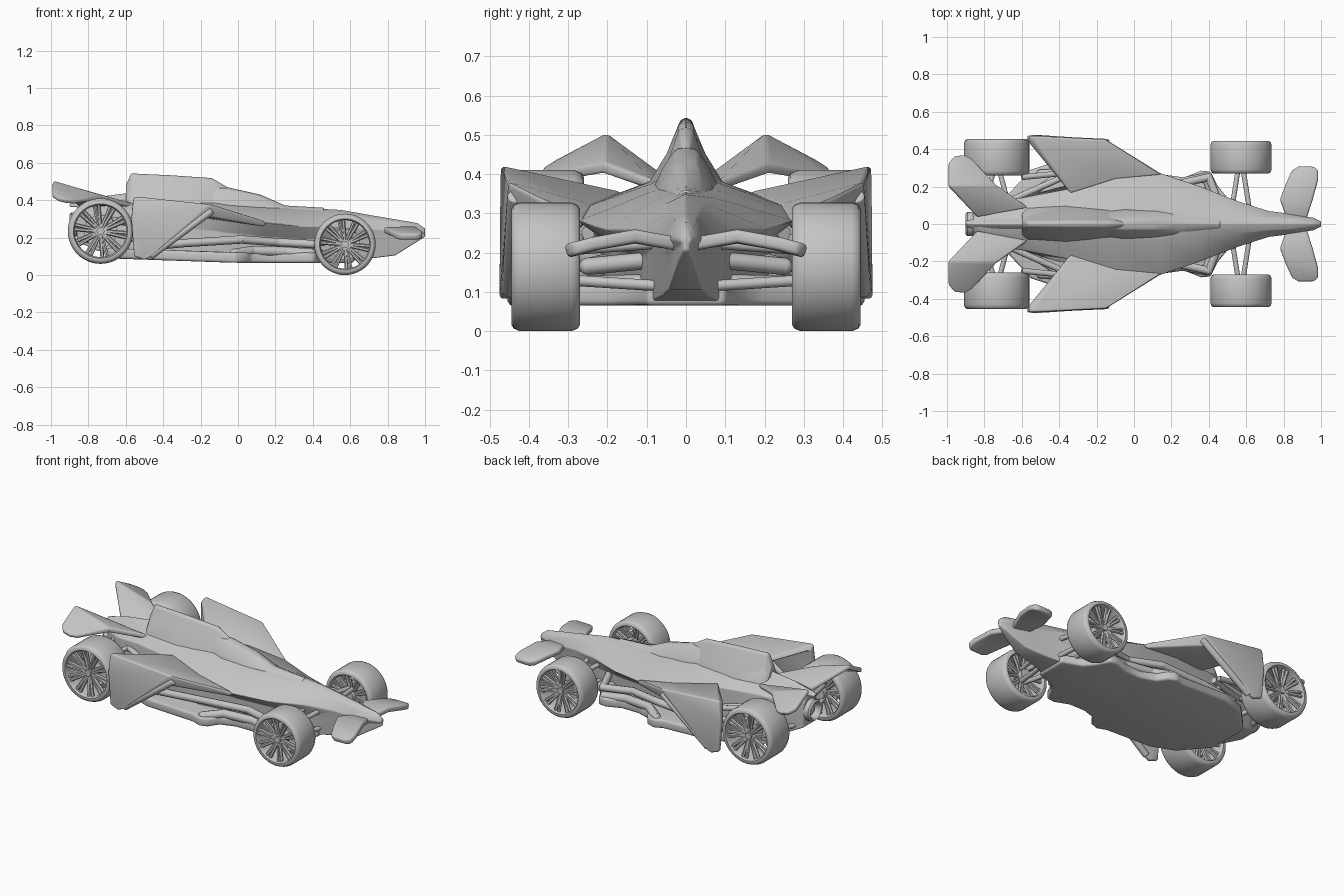
import bpy, bmesh, math
from mathutils import Vector, Matrix

cube = bpy.data.objects.get("Cube")
if cube:
    bpy.data.objects.remove(cube, do_unlink=True)

grey = bpy.data.materials.new("plain_grey")
grey.use_nodes = True
COLOUR = (0.55, 0.55, 0.55, 1)
grey.diffuse_color = COLOUR
grey.node_tree.nodes["Principled BSDF"].inputs["Base Color"].default_value = COLOUR


def finish(name, bm, mirror=True, thick=0, bevel=0, angle=38):
    """Turn a bmesh into a finished, optionally mirrored, smooth-shaded part."""
    bmesh.ops.recalc_face_normals(bm, faces=bm.faces)
    me = bpy.data.meshes.new(name)
    bm.to_mesh(me)
    bm.free()
    me.materials.append(grey)
    ob = bpy.data.objects.new(name, me)
    bpy.context.collection.objects.link(ob)
    if thick:
        m = ob.modifiers.new("thickness", 'SOLIDIFY')
        m.thickness, m.offset, m.use_even_offset = thick, 0, True
    if bevel:
        m = ob.modifiers.new("edges", 'BEVEL')
        m.width, m.segments, m.limit_method = bevel, 3, 'ANGLE'
        m.angle_limit = math.radians(35)
    if mirror:
        m = ob.modifiers.new("mirror", 'MIRROR')
        m.use_axis = (False, True, False)
        m.use_mirror_merge = False
    bpy.ops.object.select_all(action='DESELECT')
    ob.select_set(True)
    bpy.context.view_layer.objects.active = ob
    bpy.ops.object.convert(target='MESH')
    bpy.ops.object.shade_smooth_by_angle(angle=math.radians(angle))


def loft(name, rings, **kw):
    bm = bmesh.new()
    loops = [[bm.verts.new(p) for p in ring] for ring in rings]
    n = len(loops[0])
    for a, b in zip(loops, loops[1:]):
        for i in range(n):
            j = (i + 1) % n
            bm.faces.new((a[i], a[j], b[j], b[i]))
    bm.faces.new(loops[0])
    bm.faces.new(loops[-1])
    finish(name, bm, mirror=False, **kw)


def sheet(name, points, faces, **kw):
    bm = bmesh.new()
    vs = [bm.verts.new(p) for p in points]
    for f in faces:
        bm.faces.new([vs[i] for i in f])
    finish(name, bm, **kw)


def rod(bm, a, b, r, sides=10):
    a, b = Vector(a), Vector(b)
    rot = (b - a).to_track_quat('Z', 'Y').to_matrix().to_4x4()
    bmesh.ops.create_cone(bm, cap_ends=True, segments=sides, radius1=r, radius2=r,
                          depth=(b - a).length, matrix=Matrix.Translation((a + b) / 2) @ rot)


def symmetric(x, half):
    """Cross-section ring from its left half, listed top to bottom."""
    inner = [(x, -y, z) for y, z in reversed(half) if y > 0]
    return [(x, y, z) for y, z in half] + inner


# Main hull: x, ridge z, shoulder y z, edge y z, bottom y z
stations = [
    (1.0, .25, .008, .245, .015, .23, .008, .205),
    (.96, .28, .02, .265, .035, .235, .02, .18),
    (.84, .30, .03, .285, .055, .235, .045, .105),
    (.72, .32, .035, .305, .07, .245, .06, .09),
    (.55, .35, .05, .325, .125, .26, .10, .07),
    (.35, .36, .07, .34, .205, .26, .13, .065),
    (.14, .375, .09, .355, .275, .28, .17, .065),
    (-.1, .41, .09, .375, .26, .315, .22, .075),
    (-.34, .43, .08, .385, .19, .345, .22, .08),
    (-.6, .42, .07, .39, .14, .345, .15, .10),
    (-.75, .40, .06, .38, .12, .335, .11, .13),
    (-.86, .385, .03, .37, .06, .33, .07, .18)]
rings = []
for x, zt, ys, zs, ye, ze, yb, zb in stations:
    low = ze + (zb - ze) * .35
    rings.append(symmetric(x, [(0, zt), (ys, zs), (ye, ze), (min(yb, ye), low), (yb, zb), (0, zb)]))
loft("main_hull", rings, bevel=.008)


# Canopy and tall spine fin: rows of x, top z, top y, base y, base z
def spine(name, rows, waist):
    loft(name, [symmetric(x, [(0, zt), (wt, zt - .008), (wt + (wb - wt) * waist, (zt + zb) / 2),
                              (wb, zb), (0, zb)])
                for x, zt, wt, wb, zb in rows], bevel=.006)


spine("canopy", [(.46, .362, .012, .03, .33), (.25, .373, .025, .06, .34),
                 (.12, .43, .03, .08, .34), (-.05, .468, .03, .085, .36), (-.2, .48, .02, .07, .37)], .55)
spine("spine_fin", [(-.05, .468, .01, .05, .38), (-.14, .52, .018, .08, .37),
                    (-.36, .535, .018, .10, .37), (-.57, .545, .015, .09, .37), (-.6, .48, .014, .07, .37)], .38)
spine("tail_ridge", [(-.55, .445, .012, .06, .37), (-.75, .42, .01, .05, .36), (-.9, .385, .006, .02, .365)], .4)

# Floor with a stepped outline
outline = [(.62, .1), (.5, .14), (.45, .2), (.41, .28), (.36, .285), (.27, .25), (.16, .25),
           (.07, .28), (.03, .34), (-.02, .36), (-.08, .34), (-.4, .34), (-.55, .29), (-.7, .13)]
bm = bmesh.new()
low = [bm.verts.new((x, y, .065 + .035 * max(0, -x))) for x, y in outline]
low += [bm.verts.new((v.co.x, -v.co.y, v.co.z)) for v in reversed(low)]
base = bm.faces.new(low)
top = bmesh.ops.extrude_face_region(bm, geom=[base])
bmesh.ops.translate(bm, vec=(0, 0, .055), verts=[g for g in top["geom"] if isinstance(g, bmesh.types.BMVert)])
finish("floor", bm, mirror=False, bevel=.014)

# Side wing growing out of the hull edge and folded down into an outer fin
sheet("side_wing",
      [(.15, .265, .272), (-.15, .445, .345), (-.56, .45, .408), (-.34, .165, .342), (-.1, .24, .308),
       (-.47, .46, .095), (-.5, .46, .08), (-.555, .46, .10), (-.57, .46, .3)],
      [(0, 1, 4), (4, 1, 2, 3), (2, 1, 5, 6, 7, 8)], thick=.03, bevel=.011)

# Leading strut of the outer fin
bm = bmesh.new()
rod(bm, (-.14, .435, .345), (-.47, .45, .1), .021)
finish("fin_strut", bm, bevel=.006)

# Gull-shaped rear wing
sheet("rear_wing",
      [(-.57, .09, .375), (-.74, .21, .415), (-.99, .2, .493), (-.84, .04, .37),
       (-.87, .345, .39), (-.91, .365, .395), (-.96, .36, .405), (-.99, .325, .425)],
      [(0, 1, 2, 3), (1, 4, 5, 6, 7, 2)], thick=.026, bevel=.009)

# Drooped front wing
sheet("front_wing",
      [(.82, .02, .222), (.92, .02, .222), (.78, .13, .24), (.955, .13, .242), (.815, .22, .225), (.985, .24, .222),
       (.845, .285, .208), (.985, .285, .21), (.88, .305, .203), (.96, .305, .204)],
      [(i, i + 1, i + 3, i + 2) for i in range(0, 8, 2)], thick=.034, bevel=.011)

# Side rails between hull and floor, and the raised rim of the floor
def rail(name, path, r):
    bm = bmesh.new()
    for a, b in zip(path, path[1:]):
        rod(bm, a, b, r)
    for p in path:
        bmesh.ops.create_uvsphere(bm, u_segments=10, v_segments=6, radius=r, matrix=Matrix.Translation(p))
    finish(name, bm)


rail("side_rail", [(.46, .1, .18), (.4, .25, .165), (.22, .21, .175), (.02, .27, .19),
                   (-.3, .28, .17), (-.5, .27, .15)], .022)
rail("floor_rim", [(.44, .08, .12), (.39, .25, .115), (.26, .225, .125), (.08, .25, .13), (-.02, .32, .115)], .026)

# Suspension arms
bm = bmesh.new()
for x, z, spread, root in ((.57, .165, .05, .06), (-.735, .235, .07, .08)):
    for dz in (-.05, .06):
        for s in (-1, 1):
            rod(bm, (x + s * spread, root, z + dz), (x + s * .012, .3, z + dz * .7), .014)
rod(bm, (-.72, .1, .3), (-.38, .25, .25), .018)
rod(bm, (-.62, .11, .2), (-.38, .28, .18), .018)
rod(bm, (-.6, .25, .3), (-.4, .27, .26), .016)
finish("suspension", bm)

# Round tail outlet
bm = bmesh.new()
prof = [(.04, -.8), (.065, -.8), (.065, -.89), (.055, -.9), (.045, -.89), (.04, -.86)]
loops = [bm.verts.new((x, r, .27)) for r, x in prof]
edges = [bm.edges.new((loops[i], loops[(i + 1) % len(loops)])) for i in range(len(loops))]
bmesh.ops.spin(bm, geom=loops + edges, cent=(0, 0, .27), axis=(1, 0, 0), angle=math.tau, steps=24, use_merge=True)
rod(bm, (-.78, 0, .27), (-.87, 0, .27), .03, 16)
finish("tail_outlet", bm, mirror=False)


# Wheels: rounded tyre ring, hub and paired spokes
def wheel(name, x, z, R, y0, y1):
    bm = bmesh.new()
    h = (y1 - y0) / 2
    half = [(.79, .86), (.83, 1), (.90, 1), (.96, .93), (1, .75)]
    prof = half + [(r, -y) for r, y in reversed(half)]
    vs = [bm.verts.new((r * R, y * h, 0)) for r, y in prof]
    es = [bm.edges.new((vs[i], vs[(i + 1) % len(vs)])) for i in range(len(vs))]
    bmesh.ops.spin(bm, geom=vs + es, cent=(0, 0, 0), axis=(0, 1, 0), angle=math.tau, steps=48, use_merge=True)
    rod(bm, (0, -h, 0), (0, h * .7, 0), .22 * R, 20)
    rod(bm, (0, 0, 0), (0, h * .82, 0), .12 * R, 12)
    rod(bm, (0, -h * .3, 0), (0, -h * .1, 0), .5 * R, 28)
    for side, depth in ((1, .8), (-1, .7)):
        for k in range(20):
            a = math.tau * (k + (.22 if k % 2 else -.22)) / 20
            b = math.tau * k / 20
            rod(bm, (.15 * R * math.cos(b), side * h * depth * .8, .15 * R * math.sin(b)),
                (.83 * R * math.cos(a), side * h * depth, .83 * R * math.sin(a)), .06 * R, 6)
    bmesh.ops.translate(bm, verts=bm.verts, vec=(x, (y0 + y1) / 2, z))
    finish(name, bm)


wheel("front_wheel", .572, .164, .164, .27, .445)
wheel("rear_wheel", -.735, .235, .175, .26, .455)
